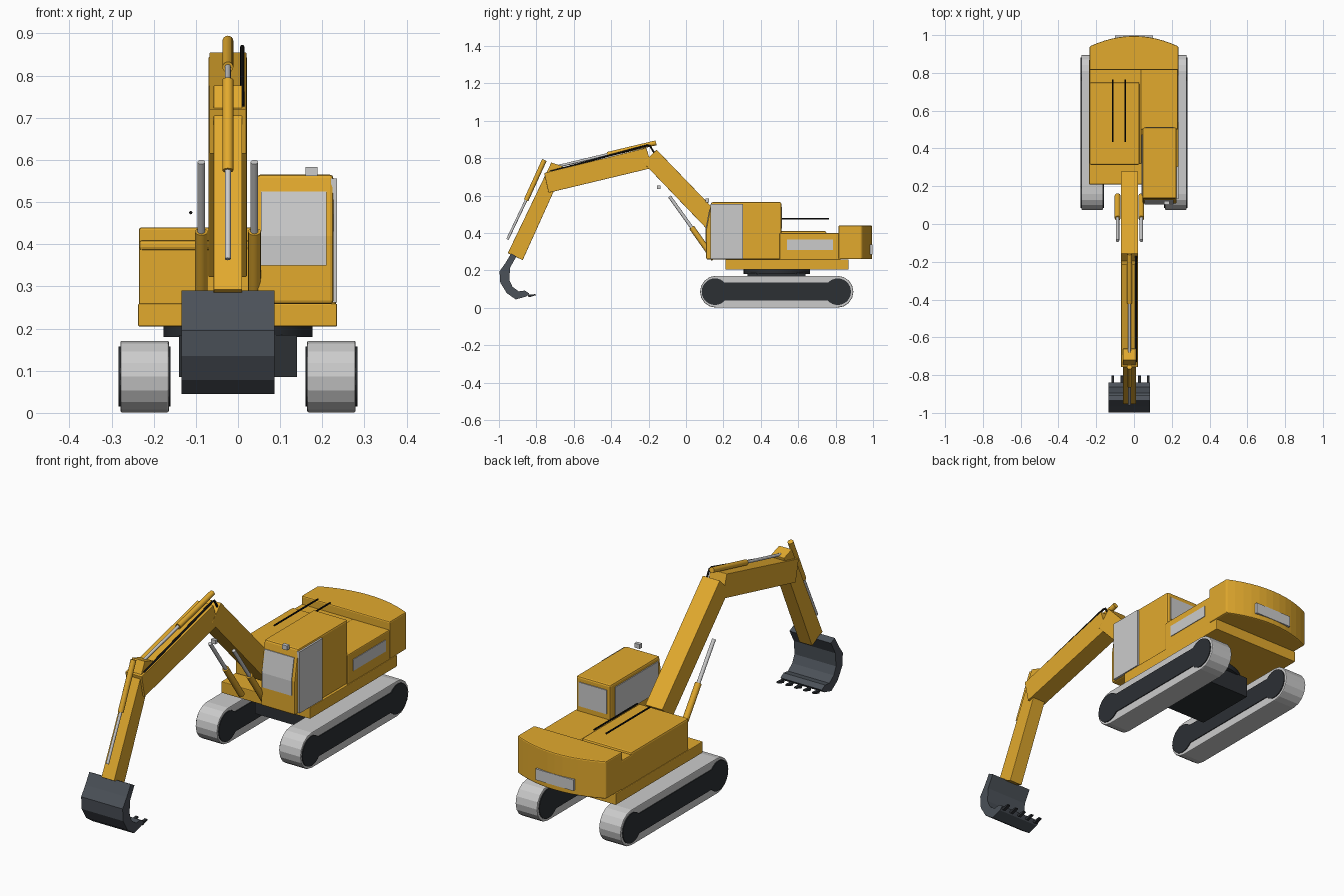
import bpy, bmesh, math
from mathutils import Vector

if "Cube" in bpy.data.objects:
    bpy.data.objects.remove(bpy.data.objects["Cube"])


def material(name, col):
    m = bpy.data.materials.new(name)
    m.diffuse_color = (*col, 1)
    m.use_nodes = True
    m.node_tree.nodes["Principled BSDF"].inputs["Base Color"].default_value = m.diffuse_color
    return m


YELLOW = material("yellow_paint", (0.76, 0.40, 0.027))
DARK = material("dark_steel", (0.025, 0.029, 0.034))
SLATE = material("bucket_steel", (0.07, 0.082, 0.098))
BLACK = material("black_rubber", (0.006, 0.006, 0.006))
BX = -0.024  # x of the boom centre line


def finish(name, bm, mat=None, bevel=0, smooth=False):
    bmesh.ops.recalc_face_normals(bm, faces=bm.faces)
    me = bpy.data.meshes.new(name)
    bm.to_mesh(me)
    bm.free()
    ob = bpy.data.objects.new(name, me)
    bpy.context.collection.objects.link(ob)
    if mat:
        me.materials.append(mat)
    if bevel:
        mod = ob.modifiers.new("bevel", 'BEVEL')
        mod.width, mod.segments, mod.limit_method = bevel, 2, 'ANGLE'
        mod.angle_limit = math.radians(50)
    if smooth:
        bpy.context.view_layer.objects.active = ob
        ob.select_set(True)
        bpy.ops.object.shade_smooth_by_angle(angle=math.radians(40))
        ob.select_set(False)
    return ob


def prism(name, pts, lo, hi, mat=None, bevel=0, axis='x'):
    """Extrude a (y, z) profile along x, or an (x, y) profile along z."""
    bm = bmesh.new()
    place = (lambda p, d: (d, *p)) if axis == 'x' else (lambda p, d: (*p, d))
    face = bm.faces.new([bm.verts.new(place(p, lo)) for p in pts])
    out = bmesh.ops.extrude_face_region(bm, geom=[face])
    step = Vector(place((0, 0), hi - lo))
    bmesh.ops.translate(bm, vec=step, verts=[v for v in out["geom"] if isinstance(v, bmesh.types.BMVert)])
    return finish(name, bm, mat, bevel)


def box(name, x, y, z, mat=None, bevel=0):
    return prism(name, [(y[0], z[0]), (y[1], z[0]), (y[1], z[1]), (y[0], z[1])], *x, mat, bevel)


def rod(name, a, b, r, mat=None, sides=16):
    a, b = Vector(a), Vector(b)
    bm = bmesh.new()
    bmesh.ops.create_cone(bm, cap_ends=True, segments=sides, radius1=r, radius2=r, depth=(b - a).length)
    bm.transform((b - a).to_track_quat('Z', 'Y').to_matrix().to_4x4())
    bmesh.ops.translate(bm, vec=(a + b) / 2, verts=bm.verts)
    return finish(name, bm, mat, smooth=True)


def stadium(y0, y1, z, r, n):
    """Rounded track outline around two wheel centres."""
    pts = []
    for cy, start in ((y1, -90), (y0, 90)):
        for i in range(n + 1):
            t = math.radians(start + 180 * i / n)
            pts.append((cy + r * math.cos(t), z + r * math.sin(t)))
    return pts


# Tracks with wheels and side frames
Y0, Y1, ZC = 0.155, 0.811, 0.086
for s, side in ((-1, "left"), (1, "right")):
    lo, hi = sorted((s * 0.164, s * 0.279))
    prism(side + "_track", stadium(Y0 + 0.005, Y1 - 0.001, ZC, 0.085, 8), lo, hi, None, 0.004)
    lo, hi = lo - 0.004, hi + 0.004
    for y, end in ((Y0, "front"), (Y1, "rear")):
        rod(f"{side}_{end}_wheel", (lo, y, ZC), (hi, y, ZC), 0.071, DARK, 28)
    box(side + "_track_frame", (lo, hi), (Y0, Y1), (0.04, 0.135), DARK)

# Undercarriage and turntable
box("undercarriage", (-0.14, 0.14), (0.33, 0.64), (0.085, 0.185), DARK)
rod("turntable", (0, 0.485, 0.18), (0, 0.485, 0.207), 0.177, DARK, 32)

# Platform, engine housing and hood
box("platform", (-0.237, 0.235), (0.21, 0.87), (0.205, 0.259), YELLOW, 0.003)
box("engine_housing", (-0.235, 0.04), (0.317, 0.825), (0.255, 0.40), YELLOW, 0.006)
box("hood", (-0.235, 0.028), (0.313, 0.75), (0.385, 0.41), YELLOW, 0.008)
box("side_housing", (0.035, 0.232), (0.50, 0.825), (0.255, 0.40), YELLOW, 0.005)
box("side_vent", (0.22, 0.235), (0.54, 0.785), (0.31, 0.365))
for x in (-0.112, -0.047):
    rod("hood_rail", (x, 0.435, 0.475), (x, 0.765, 0.475), 0.004, BLACK, 8)

# Counterweight with a curved back
back = [(-0.235 + 0.47 * i / 12, 0.94 + 0.055 * (1 - (i / 6 - 1) ** 2)) for i in range(13)]
prism("counterweight", [(0.235, 0.815), (-0.235, 0.815)] + back, 0.26, 0.44, YELLOW, 0.006, 'z')
box("rear_plate", (-0.10, 0.10), (0.96, 0.997), (0.285, 0.338))

# Cab with window panels
prism("cab", [(0.108, 0.258), (0.51, 0.258), (0.51, 0.565), (0.135, 0.565), (0.108, 0.42)],
      0.045, 0.226, YELLOW, 0.008)
prism("front_window", [(0.115, 0.35), (0.135, 0.35), (0.15, 0.525), (0.124, 0.525), (0.104, 0.42), (0.104, 0.35)],
      0.055, 0.21)
box("cab_door", (0.22, 0.235), (0.132, 0.305), (0.262, 0.556))
box("left_window", (0.041, 0.06), (0.15, 0.475), (0.40, 0.545))
box("rear_window", (0.062, 0.21), (0.50, 0.514), (0.425, 0.54))
box("cab_lamp", (0.16, 0.188), (0.104, 0.122), (0.562, 0.583))

# Boom, outer boom and stick
prism("lower_boom", [(-0.157, 0.845), (-0.228, 0.775), (0.207, 0.322), (0.28, 0.392)],
      -0.07, 0.021, YELLOW, 0.002)
prism("outer_boom", [(-0.735, 0.615), (-0.192, 0.745), (-0.195, 0.80), (-0.213, 0.855), (-0.758, 0.72)],
      -0.068, 0.02, YELLOW, 0.002)
prism("stick", [(-0.953, 0.292), (-0.873, 0.255), (-0.672, 0.70), (-0.66, 0.757), (-0.72, 0.777)],
      -0.058, 0.01, YELLOW, 0.002)
box("boom_lamp", (BX - 0.012, BX + 0.012), (-0.155, -0.137), (0.636, 0.655))

# Hydraulic cylinders: barrel start, joint, rod end
rams = [("left_lift", -0.087, (0.15, 0.26), (0.03, 0.43), (-0.088, 0.595)),
        ("right_lift", 0.039, (0.15, 0.26), (0.03, 0.43), (-0.088, 0.595)),
        ("stick", BX, (-0.16, 0.882), (-0.42, 0.82), (-0.68, 0.758)),
        ("bucket", BX, (-0.757, 0.79), (-0.855, 0.575), (-0.955, 0.365))]
for name, x, a, b, c in rams:
    rod(name + "_cylinder", (x, *a), (x, *b), 0.015 if "lift" in name else 0.013, YELLOW)
    rod(name + "_rod", (x, *b), (x, *c), 0.009 if "lift" in name else 0.007)

# Hydraulic hose beside the outer boom
curve = bpy.data.curves.new("hose", 'CURVE')
curve.dimensions, curve.bevel_depth, curve.bevel_resolution = '3D', 0.005, 2
curve.use_fill_caps = True
path = [(0.01, -0.73, 0.727), (0.01, -0.21, 0.868), (0.01, -0.193, 0.866), (0.01, -0.168, 0.825)]
spline = curve.splines.new('POLY')
spline.points.add(len(path) - 1)
for p, co in zip(spline.points, path):
    p.co = (*co, 1)
curve.materials.append(BLACK)
bpy.context.collection.objects.link(bpy.data.objects.new("hose", curve))

# Bucket shell and teeth
shell = [(-0.935, 0.29), (-0.965, 0.24), (-0.997, 0.195), (-0.993, 0.135), (-0.958, 0.078), (-0.91, 0.045),
         (-0.855, 0.06), (-0.838, 0.077), (-0.862, 0.092), (-0.895, 0.088), (-0.928, 0.113),
         (-0.945, 0.15), (-0.94, 0.215), (-0.907, 0.275)]
prism("bucket", shell, -0.134, 0.086, SLATE)
for i in range(5):
    x = -0.112 + 0.047 * i
    prism("bucket_tooth", [(-0.84, 0.056), (-0.803, 0.067), (-0.805, 0.073), (-0.85, 0.07)],
          x - 0.007, x + 0.007, DARK)
